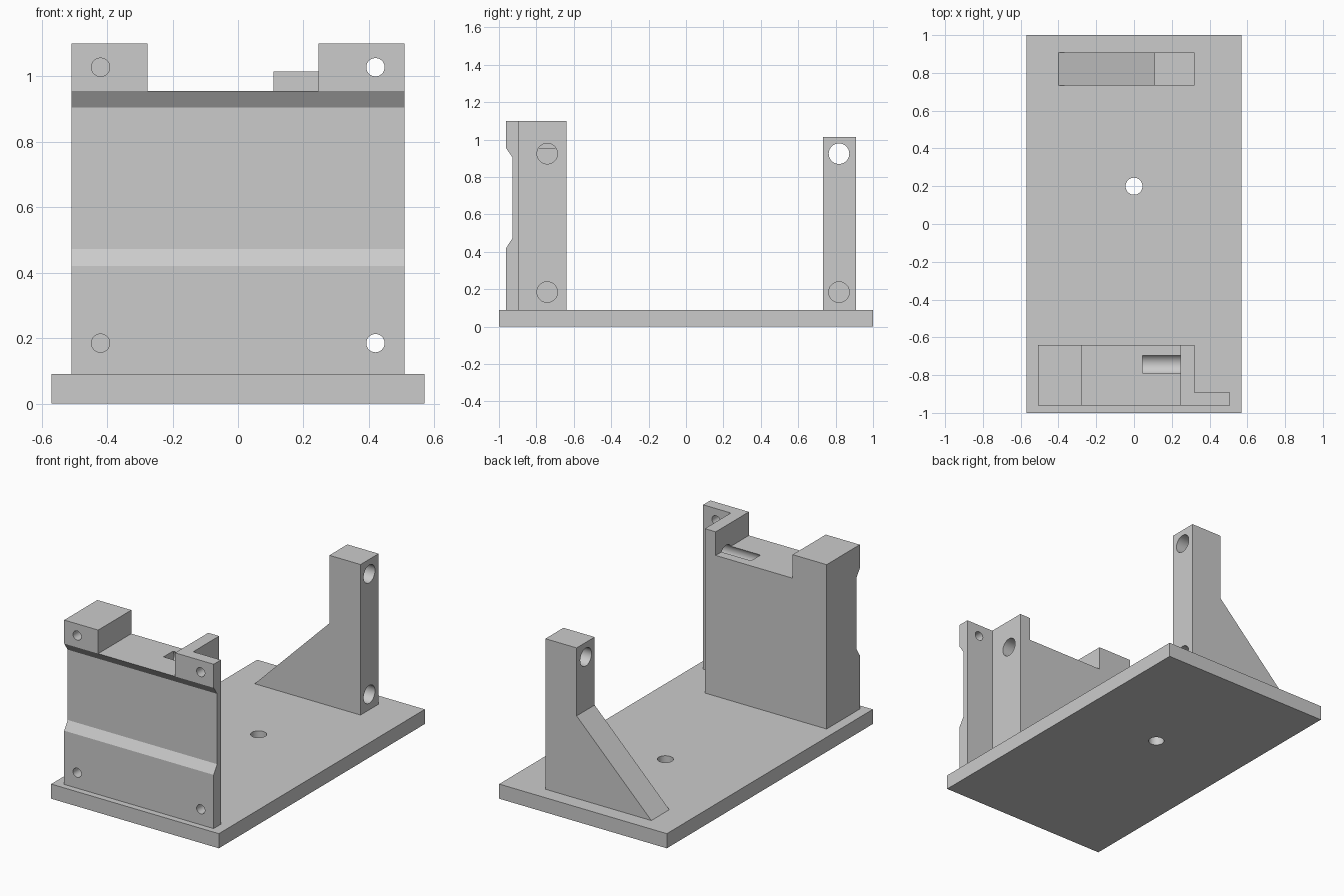
import bpy, bmesh, math
from mathutils import Vector, Matrix

old = bpy.data.objects.get("Cube")
if old:
    bpy.data.objects.remove(old, do_unlink=True)

GREY = (0.6, 0.6, 0.6, 1.0)
mat = bpy.data.materials.new("plain grey")
mat.use_nodes = True
mat.diffuse_color = GREY
mat.node_tree.nodes["Principled BSDF"].inputs["Base Color"].default_value = GREY


def add_object(name, bm):
    bmesh.ops.recalc_face_normals(bm, faces=bm.faces[:])
    mesh = bpy.data.meshes.new(name)
    bm.to_mesh(mesh)
    bm.free()
    mesh.materials.append(mat)
    obj = bpy.data.objects.new(name, mesh)
    bpy.context.collection.objects.link(obj)
    return obj


def prism(name, outline, axis, lo, hi):
    """Extrude a 2D outline along an axis from lo to hi."""
    place = {"x": lambda a, b: (lo, a, b),
             "y": lambda a, b: (a, lo, b),
             "z": lambda a, b: (a, b, lo)}[axis]
    bm = bmesh.new()
    face = bm.faces.new([bm.verts.new(place(a, b)) for a, b in outline])
    moved = bmesh.ops.extrude_face_region(bm, geom=[face])["geom"]
    step = Vector([hi - lo if axis == c else 0 for c in "xyz"])
    bmesh.ops.translate(bm, vec=step,
                        verts=[v for v in moved if isinstance(v, bmesh.types.BMVert)])
    return add_object(name, bm)


def rect(x0, x1, y0, y1):
    return [(x0, y0), (x1, y0), (x1, y1), (x0, y1)]


def drill(start, end, radius):
    """Round cutter running between two points."""
    a, b = Vector(start), Vector(end)
    turn = (b - a).to_track_quat("Z", "Y").to_matrix().to_4x4()
    bm = bmesh.new()
    bmesh.ops.create_cone(bm, cap_ends=True, segments=40, radius1=radius, radius2=radius,
                          depth=(b - a).length,
                          matrix=Matrix.Translation((a + b) / 2) @ turn)
    return add_object("hole_cutter", bm)


def cut(obj, cutters):
    """Subtract the cutters, then smooth the round walls."""
    bpy.ops.object.select_all(action="DESELECT")
    bpy.context.view_layer.objects.active = obj
    obj.select_set(True)
    for cutter in cutters:
        cutter.hide_render = True
        mod = obj.modifiers.new("cut", "BOOLEAN")
        mod.operation, mod.solver, mod.object = "DIFFERENCE", "EXACT", cutter
        bpy.ops.object.modifier_apply(modifier=mod.name)
        bpy.data.objects.remove(cutter, do_unlink=True)
    bpy.ops.object.shade_smooth_by_angle(angle=math.radians(30))


BASE_TOP, SIDE = 0.09, 0.32      # plate top, side face holding the rod sockets
LOW, HIGH, DEEP = 0.185, 0.925, 0.045   # rod socket heights and blind end

# Base plate with central hole
base = prism("base_plate", rect(-0.57, 0.57, -1, 1), "z", 0, BASE_TOP)
cut(base, [drill((0, 0.2, -0.1), (0, 0.2, 0.2), 0.045)])

# Front block with a thin flange on its left side
front = prism("front_block",
              [(-0.508, -0.962), (0.508, -0.962), (0.508, -0.892),
               (SIDE, -0.892), (SIDE, -0.64), (-0.508, -0.64)], "z", BASE_TOP, 1.1)
cutters = [
    # top notch
    prism("notch_cutter", rect(-0.277, 0.246, -1.1, -0.5), "z", 0.955, 1.3),
    # sloped recess across the front face
    prism("recess_cutter", [(-0.928, 0.473), (-0.928, 0.905),
                            (-0.996, 1.005), (-0.996, 0.367)], "x", -0.7, 0.7)]
# rod sockets
cutters += [drill((SIDE + 0.1, -0.742, z), (DEEP, -0.742, z), 0.055) for z in (LOW, HIGH)]
# screw holes
cutters += [drill((x, -1.1, z), (x, -0.76, z), 0.028)
            for x in (-0.42, 0.42) for z in (LOW, 1.028)]
cut(front, cutters)

# Rear post with sloping brace
rear = prism("rear_post",
             [(-0.4, BASE_TOP), (SIDE, BASE_TOP), (SIDE, 1.015),
              (0.108, 1.015), (0.108, 0.597)], "y", 0.733, 0.908)
cut(rear, [drill((SIDE + 0.1, 0.818, z), (DEEP, 0.818, z), 0.055) for z in (LOW, HIGH)])
